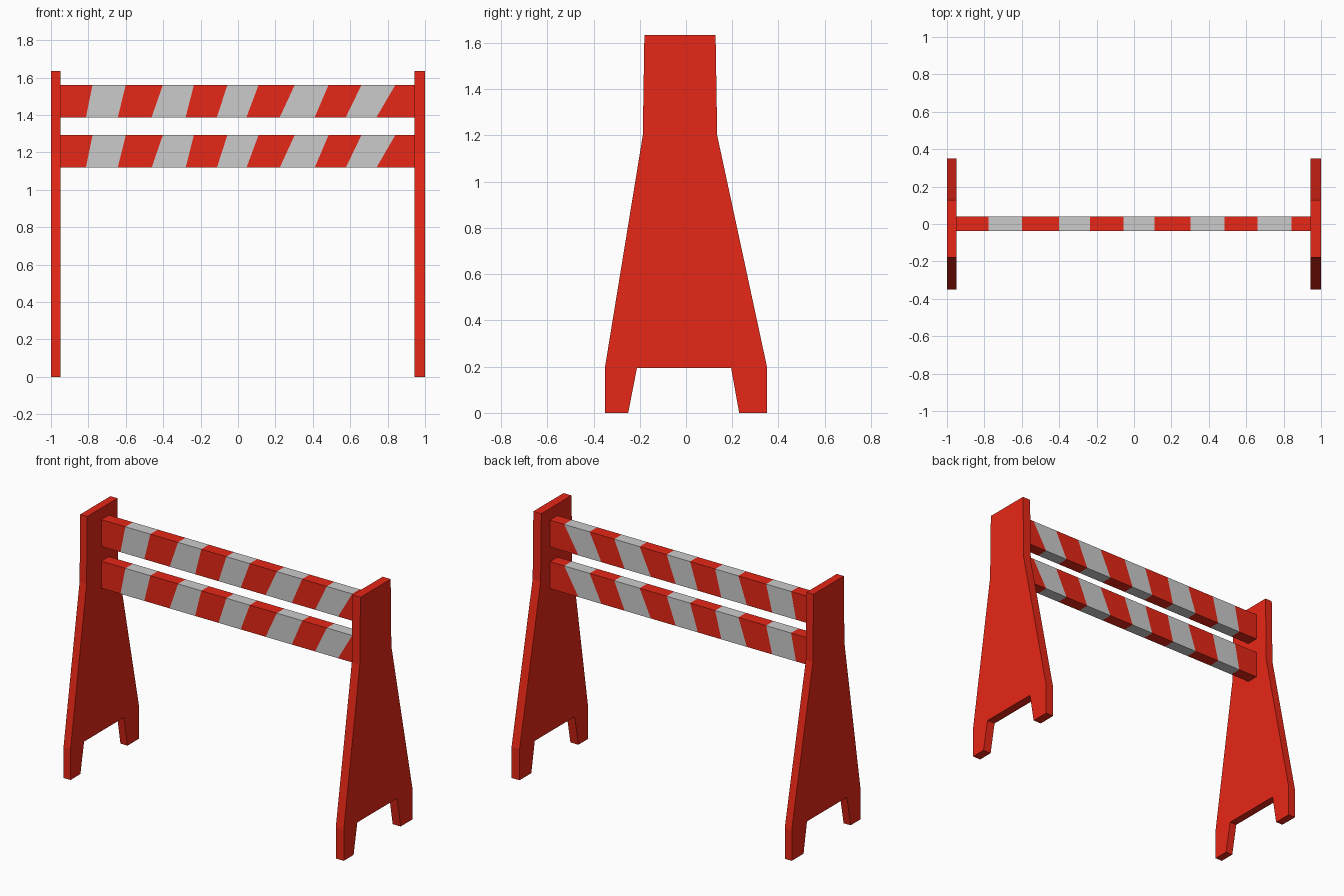
import bpy, bmesh

if "Cube" in bpy.data.objects:
    bpy.data.objects.remove(bpy.data.objects["Cube"])

def material(name, rgb):
    m = bpy.data.materials.new(name)
    m.diffuse_color = (*rgb, 1)
    m.use_nodes = True
    m.node_tree.nodes["Principled BSDF"].inputs["Base Color"].default_value = m.diffuse_color
    return m

RED = material("red_paint", (0.8, 0.02, 0.008))
GREY = material("grey_paint", (0.8, 0.8, 0.8))
INNER_L, INNER_R = -0.95, 0.943

def finish(name, bm, mats):
    bmesh.ops.recalc_face_normals(bm, faces=bm.faces)
    mesh = bpy.data.meshes.new(name)
    bm.to_mesh(mesh)
    bm.free()
    for m in mats:
        mesh.materials.append(m)
    bpy.context.collection.objects.link(bpy.data.objects.new(name, mesh))

# Side panel: tapered board outline (y, z) with a cut-out between the feet
PROFILE = [(-0.35, 0), (-0.25, 0), (-0.212, 0.195), (0.195, 0.195), (0.23, 0), (0.35, 0),
           (0.35, 0.2), (0.135, 1.2), (0.128, 1.635), (-0.18, 1.635), (-0.187, 1.2), (-0.35, 0.2)]

def side_panel(name, x0, x1):
    bm = bmesh.new()
    face = bm.faces.new([bm.verts.new((x0, y, z)) for y, z in PROFILE])
    ext = bmesh.ops.extrude_face_region(bm, geom=[face], use_keep_orig=True)
    moved = [v for v in ext["geom"] if isinstance(v, bmesh.types.BMVert)]
    bmesh.ops.translate(bm, verts=moved, vec=(x1 - x0, 0, 0))
    finish(name, bm, [RED])

side_panel("left_panel", -1, INNER_L)
side_panel("right_panel", INNER_R, 1)

# Striped boards: slanted cross-sections (top x, bottom x) bridged in alternating colours
CUTS = [(INNER_L, INNER_L), (-0.778, -0.813), (-0.6, -0.643), (-0.402, -0.462), (-0.236, -0.28),
        (-0.057, -0.113), (0.11, 0.045), (0.303, 0.223), (0.484, 0.41), (0.66, 0.576),
        (0.841, 0.74), (INNER_R, INNER_R)]

def striped_board(name, z0, z1, y0=-0.037, y1=0.04):
    bm = bmesh.new()
    rings = [[bm.verts.new(p) for p in ((xb, y0, z0), (xb, y1, z0), (xt, y1, z1), (xt, y0, z1))]
             for xt, xb in CUTS]
    for i, (a, b) in enumerate(zip(rings, rings[1:])):
        for k in range(4):
            n = (k + 1) % 4
            bm.faces.new((a[k], a[n], b[n], b[k])).material_index = i % 2
    bm.faces.new(rings[0])
    bm.faces.new(rings[-1])
    finish(name, bm, [RED, GREY])

striped_board("upper_board", 1.387, 1.56)
striped_board("lower_board", 1.118, 1.292)
